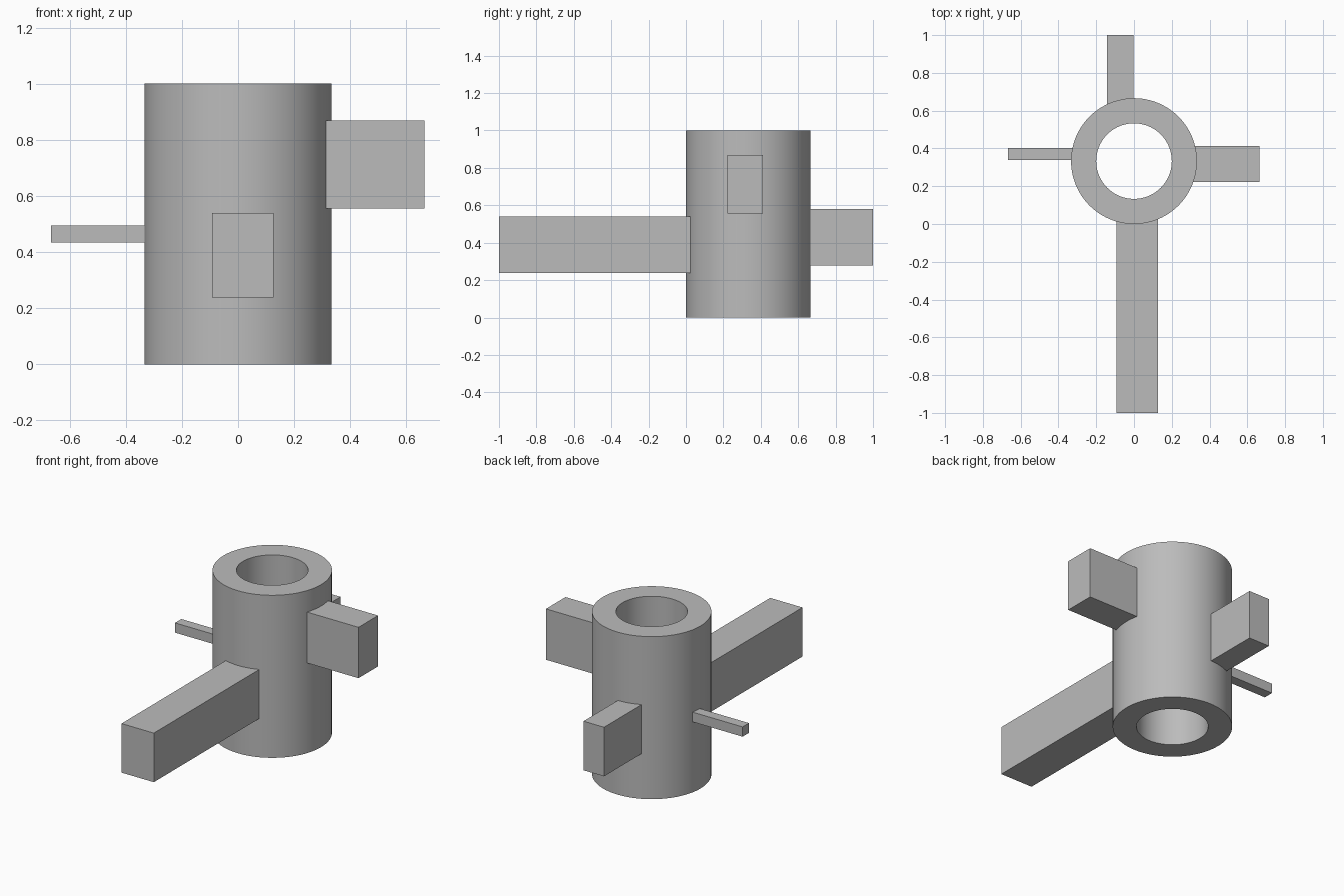
import bpy, bmesh
from mathutils import Matrix, Vector

cube = bpy.data.objects.get("Cube")
if cube:
    bpy.data.objects.remove(cube, do_unlink=True)

# Single grey material
grey = bpy.data.materials.new("plain_grey")
grey.use_nodes = True
colour = (0.5, 0.5, 0.5, 1)
grey.diffuse_color = colour
grey.node_tree.nodes["Principled BSDF"].inputs["Base Color"].default_value = colour


def add_object(name, bm):
    bmesh.ops.recalc_face_normals(bm, faces=bm.faces)
    mesh = bpy.data.meshes.new(name)
    bm.to_mesh(mesh)
    bm.free()
    mesh.materials.append(grey)
    obj = bpy.data.objects.new(name, mesh)
    bpy.context.collection.objects.link(obj)
    return obj


def add_box(name, low, high):
    low, high = Vector(low), Vector(high)
    bm = bmesh.new()
    place = Matrix.Translation((low + high) / 2) @ Matrix.Diagonal((*(high - low), 1))
    bmesh.ops.create_cube(bm, size=1, matrix=place)
    return add_object(name, bm)


# Hollow tube: wall section spun around the upright axis
axis_y, outer, inner, height = 0.333, 0.333, 0.2, 1.0
bm = bmesh.new()
section = [(inner, 0), (outer, 0), (outer, height), (inner, height)]
verts = [bm.verts.new((r, axis_y, z)) for r, z in section]
edges = [bm.edges.new((verts[i], verts[i - 1])) for i in range(len(verts))]
bmesh.ops.spin(bm, geom=verts + edges, cent=(0, axis_y, 0), axis=(0, 0, 1),
               angle=6.283185307, steps=96, use_merge=True)
bmesh.ops.remove_doubles(bm, verts=bm.verts, dist=0.0001)
tube = add_object("tube", bm)
bpy.ops.object.select_all(action="DESELECT")
tube.select_set(True)
bpy.context.view_layer.objects.active = tube
bpy.ops.object.shade_smooth_by_angle()

# Arms, each rooted inside the tube wall
add_box("front_arm", (-0.093, -1, 0.238), (0.127, 0.08, 0.54))
add_box("back_arm", (-0.142, 0.59, 0.278), (-0.002, 1, 0.58))
add_box("left_arm", (0.26, 0.222, 0.555), (0.665, 0.412, 0.868))
add_box("right_arm", (-0.667, 0.34, 0.434), (-0.26, 0.402, 0.494))
